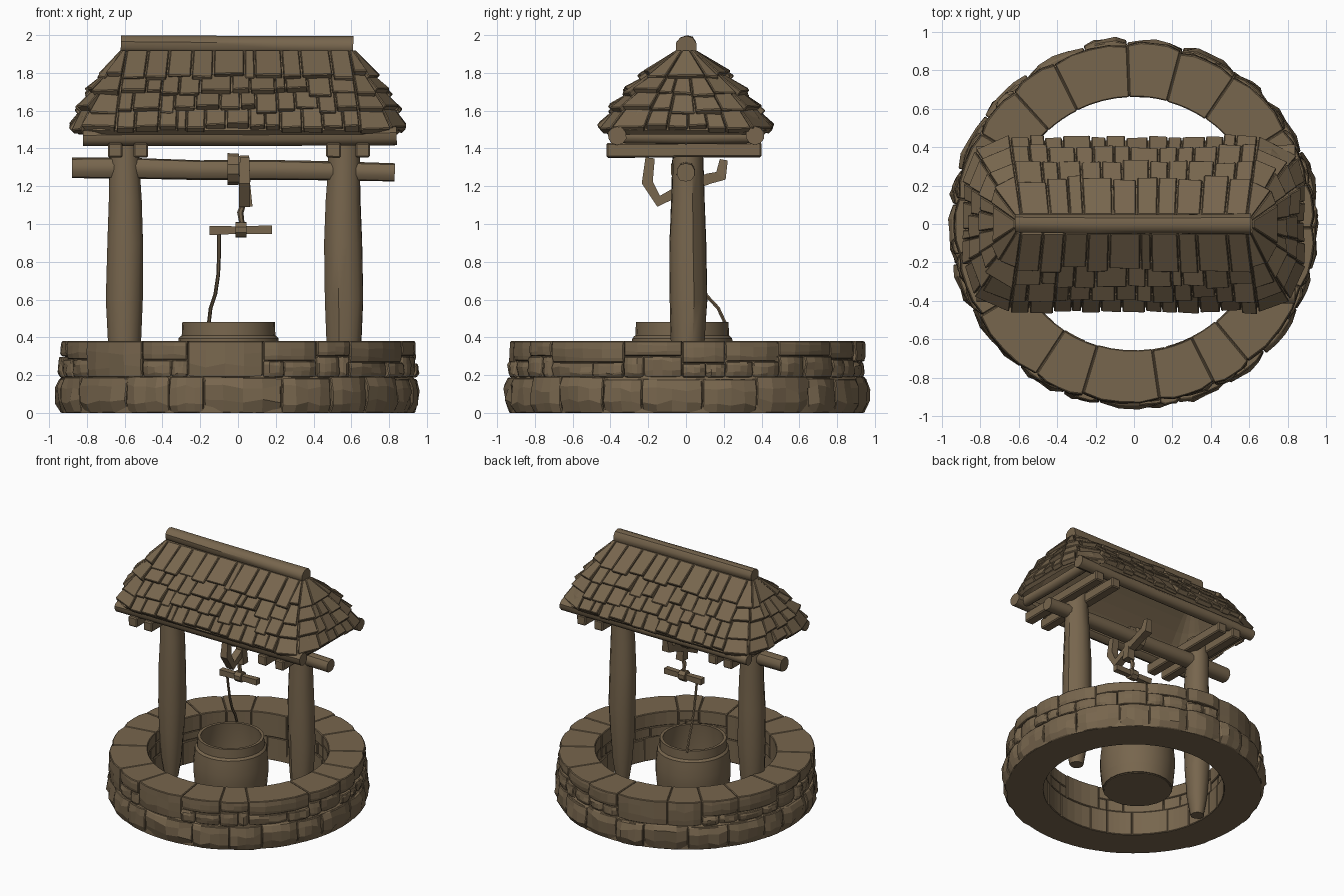
import bpy, bmesh, math, random
from mathutils import Vector

if "Cube" in bpy.data.objects:
    bpy.data.objects.remove(bpy.data.objects["Cube"])

random.seed(11)
R = random.uniform
brown = bpy.data.materials.new("weathered brown")
brown.diffuse_color = (0.185, 0.132, 0.075, 1)
brown.use_nodes = True
brown.node_tree.nodes["Principled BSDF"].inputs["Base Color"].default_value = brown.diffuse_color


def make(name, verts, faces, bevel=0, smooth=0):
    me = bpy.data.meshes.new(name)
    me.from_pydata([tuple(v) for v in verts], [], faces)
    bm = bmesh.new()
    bm.from_mesh(me)
    bmesh.ops.recalc_face_normals(bm, faces=bm.faces)
    bm.to_mesh(me)
    bm.free()
    me.materials.append(brown)
    ob = bpy.data.objects.new(name, me)
    bpy.context.collection.objects.link(ob)
    if bevel:
        m = ob.modifiers.new("bevel", 'BEVEL')
        m.width, m.segments, m.limit_method = bevel, 1, 'ANGLE'
        m.angle_limit = math.radians(40)
    if smooth:
        bpy.ops.object.select_all(action='DESELECT')
        ob.select_set(True)
        bpy.context.view_layer.objects.active = ob
        bpy.ops.object.shade_smooth_by_angle(angle=math.radians(smooth))
    return ob


def loft(rings, caps=True, closed=False):
    """Skin equal-length closed loops of points."""
    n, m = len(rings[0]), len(rings)
    verts = [p for r in rings for p in r]
    faces = [(i * n + j, i * n + (j + 1) % n, (i + 1) % m * n + (j + 1) % n, (i + 1) % m * n + j)
             for i in range(m if closed else m - 1) for j in range(n)]
    if caps and not closed:
        faces += [tuple(range(n)), tuple(range((m - 1) * n, m * n))]
    return verts, faces


def tube(name, path, radii, sides=10, jitter=0.0, bevel=0, smooth=40):
    """Log, rope or square bar along a path."""
    pts = [Vector(p) for p in path]
    whole = pts[-1] - pts[0]
    ref = Vector((0, 0, 1)) if abs(whole.x) > 0.6 * whole.length else Vector((1, 0, 0))
    wob = [1 + R(-jitter, jitter) for _ in range(sides)]
    rings = []
    for i, p in enumerate(pts):
        d = (pts[min(i + 1, len(pts) - 1)] - pts[max(i - 1, 0)]).normalized()
        a = d.cross(ref).normalized()
        b = d.cross(a)
        r = radii[i] if isinstance(radii, (list, tuple)) else radii
        rings.append([p + (a * math.cos(t) + b * math.sin(t)) * r * wob[j] * (1 + R(-jitter, jitter) / 2)
                      for j in range(sides) for t in [2 * math.pi * (j + 0.5) / sides]])
    return make(name, *loft(rings), bevel=bevel, smooth=smooth if sides > 4 else 0)


def lathe(name, profile, center, n, closed=False, smooth=30):
    rings = [[(center[0] + r * math.cos(2 * math.pi * j / n), center[1] + r * math.sin(2 * math.pi * j / n), z)
              for j in range(n)] for r, z in profile]
    return make(name, *loft(rings, closed=closed), smooth=smooth)


# --- stone ring: mortar core plus wedge stones in courses
lathe("well_core", [(0.668, 0), (0.935, 0), (0.935, 0.18), (0.915, 0.2), (0.915, 0.37), (0.676, 0.37)],
      (0, 0), 64, closed=True)
SV, SF = [], []


def stone(a0, a1, z0, z1, ro, bulge, rough):
    rings, steps = [], 4
    h = z1 - z0
    ri = 0.658 + R(0, 0.01)
    lo, hi = R(.22, .38), R(.62, .8)
    for j in range(steps + 1):
        a = a0 + (a1 - a0) * j / steps
        end = 0.014 if j in (0, steps) else 0
        prof = [(ri, z0), (ro - bulge - end, z0), (ro - end + R(-rough, rough), z0 + h * (lo + R(-.08, .08))),
                (ro - end + R(-rough, rough), z0 + h * (hi + R(-.08, .08))), (ro - bulge * 0.6 - end, z1), (ri, z1)]
        rings.append([(r * math.cos(a), r * math.sin(a), z) for r, z in prof])
    v, f = loft(rings)
    k = len(SV)
    SV.extend(v)
    SF.extend([tuple(i + k for i in q) for q in f])


def breaks(n, offset):
    cuts = [offset + (i + R(-0.25, 0.25)) * 2 * math.pi / n for i in range(n)]
    return list(zip(cuts, cuts[1:] + [cuts[0] + 2 * math.pi]))


for a0, a1 in breaks(21, 0.1):
    stone(a0 + .002, a1 - .002, 0, 0.19 + R(-.012, .004), R(0.955, 0.972), 0.022, .011)
for a0, a1 in breaks(18, 0.25):
    ro = R(0.932, 0.95)
    if random.random() < 0.35:
        stone(a0 + .002, a1 - .002, 0.188, 0.38, ro, 0.006, .005)
    else:
        zm, am = R(0.25, 0.3), a0 + (a1 - a0) * R(0.3, 0.7)
        stone(a0 + .002, a1 - .002, zm + .002, 0.38, ro, 0.006, .004)
        stone(a0 + .002, am - .002, 0.188, zm, R(0.935, 0.958), 0.01, .007)
        stone(am + .002, a1 - .002, 0.188, zm, R(0.935, 0.958), 0.01, .007)
make("well_stones", SV, SF, bevel=0.005)

# --- posts
for name, cx, s in (("left_post", -0.6, 1), ("right_post", 0.56, -1)):
    tube(name, [(cx, .01, 0), (cx, .01, .15), (cx, .01, .38), (cx, .015, .6), (cx + .005 * s, .01, .9),
                (cx + .005 * s, .01, 1.12), (cx, .01, 1.3), (cx, .01, 1.48)],
         [.05, .075, .092, .103, .1, .092, .085, .08], 12, 0.05)

# --- bucket with top and bottom bands, open inside
lathe("bucket", [(.225, .03), (.245, .03), (.258, .1), (.266, .1), (.276, .2), (.276, .28), (.268, .36),
                 (.264, .395), (.255, .405), (.248, .41), (.245, .48), (.222, .48), (.24, .28), (.215, .07)],
      (-0.05, -0.02), 24)
lathe("bucket_lower_band", [(.24, .035), (.256, .035), (.268, .11), (.25, .11)], (-0.05, -0.02), 24, closed=True)

# --- axle, collar and crooked handle
tube("axle", [(-.88, 0, 1.295), (-.6, 0, 1.295), (-.2, 0, 1.285), (.2, 0, 1.285), (.5, 0, 1.28), (.83, 0, 1.272)],
     [.056, .058, .054, .055, .052, .05], 10, 0.05)
tube("axle_collar", [(-.055, 0, 1.29), (.005, 0, 1.29)], [.085, .082], 10, 0.03, smooth=20)
tube("handle", [(.035, -.19, 1.35), (.035, -.205, 1.22), (.035, -.145, 1.12), (.035, -.03, 1.18),
                (.035, .12, 1.24), (.035, .185, 1.255), (.035, .2, 1.34)],
     [.035, .042, .042, .038, .04, .045, .03], 4)
tube("handle_strap", [(.03, 0, 1.36), (.035, -.01, 1.22), (.045, -.01, 1.09)], [.04, .04, .045], 4)

# --- hanging rope, crossbar and bucket rope
tube("short_rope", [(.03, 0, 1.11), (.012, 0, 1.06), (.02, 0, 1.01), (.015, 0, .96)], [.014, .017, .014, .016], 6)
tube("crossbar", [(-.15, 0, .965), (0, 0, .968), (.18, 0, .97)], [.034, .028, .032], 4)
tube("crossbar_knot", [(-.012, 0, .97), (.045, 0, .97)], .042, 8, 0.05)
tube("bucket_rope", [(-.1, 0, .97), (-.1, .02, .85), (-.105, .05, .73), (-.12, .1, .63),
                     (-.145, .17, .555), (-.155, .21, .47)], .01, 6)

# --- roof frame: paired cross beams, eave logs, end logs, ridge log
for i, x in enumerate((-.65, -.515, .505, .66)):
    tube("cross_beam_%d" % (i + 1), [(x, -.42, 1.39), (x, 0, 1.392), (x, .4, 1.393)], .055, 4, 0.03, bevel=.008)
for name, y in (("front_eave_log", -.365), ("back_eave_log", .365)):
    tube(name, [(-.82, y, 1.455), (-.4, y, 1.462), (.1, y, 1.458), (.5, y, 1.462), (.84, y, 1.468)],
         [.042, .046, .043, .045, .05], 10, 0.04)
for name, x in (("left_end_log", -.76), ("right_end_log", .76)):
    tube(name, [(x, -.36, 1.465), (x, 0, 1.46), (x, .36, 1.465)], .038, 10, 0.04)
tube("ridge_log", [(-.62, .005, 1.95), (-.2, 0, 1.945), (.2, 0, 1.945), (.61, 0, 1.94)],
     [.05, .053, .052, .057], 10, 0.04)


# --- roof: rounded hip shell covered by rows of shingles
def roof_point(t, u, off=0.0):
    """t runs eave to ridge, u in 0..8 runs round the roof."""
    s = max(t, 0) ** 1.3
    hx, hy, z = 0.86 - 0.25 * s, 0.43 - 0.39 * s, 1.49 + 0.42 * t
    r = hy * 0.5
    corners = [(1, -1), (1, 1), (-1, 1), (-1, -1)]
    u %= 8
    i, odd, f = int(u) // 2, int(u) % 2, u % 1
    c0 = corners[i] if odd else corners[i - 1]
    c1 = corners[i]
    ang = math.radians(-90 + 90 * i + (90 * f if odd else 0))
    k = [c0[n] + (c1[n] - c0[n]) * f for n in (0, 1)]
    q = r + off * 0.7
    return Vector((k[0] * (hx - r) + q * math.cos(ang), k[1] * (hy - r) + q * math.sin(ang), z + off * 0.7))


us = [i / 4 for i in range(32)]
levels = [i / 6 for i in range(7)]
shell = [[roof_point(t, u, -.022) for u in us] for t in levels[::-1]]
shell += [[roof_point(t, u, 0.008) for u in us] for t in levels]
make("roof_shell", *loft(shell))

rv, rf = [], []
rows = [(-.01, .28, 13, 2, 4), (.22, .48, 12, 2, 3), (.43, .7, 11, 2, 3), (.65, 1.0, 10, 2, 1)]
for lo, hi, n_side, n_corner, n_end in rows:
    cuts = []
    for seg in range(8):
        n = n_corner if seg % 2 else (n_end if seg % 4 == 2 else n_side)
        cuts += [seg + (j + (R(-.3, .3) if j else 0)) / n for j in range(n)]
    cuts.append(8.0)
    for u0, u1 in zip(cuts, cuts[1:]):
        g = (u1 - u0) * 0.03
        a, b = u0 + g, u1 - g - 1e-4
        t0, thick = lo + R(-.04, .035), R(.032, .054)
        k = len(rv)
        rv += [roof_point(t0, a, .006), roof_point(t0 + R(-.015, .015), b, .006), roof_point(hi, b, .0),
               roof_point(hi, a, .0), roof_point(t0, a, thick), roof_point(t0, b, thick + R(-.01, .01)),
               roof_point(hi, b, .016), roof_point(hi, a, .016)]
        rf += [tuple(k + i for i in q) for q in ((0, 1, 2, 3), (4, 5, 6, 7), (0, 1, 5, 4), (1, 2, 6, 5),
                                                 (2, 3, 7, 6), (3, 0, 4, 7))]
make("roof_shingles", rv, rf, bevel=0.005)
